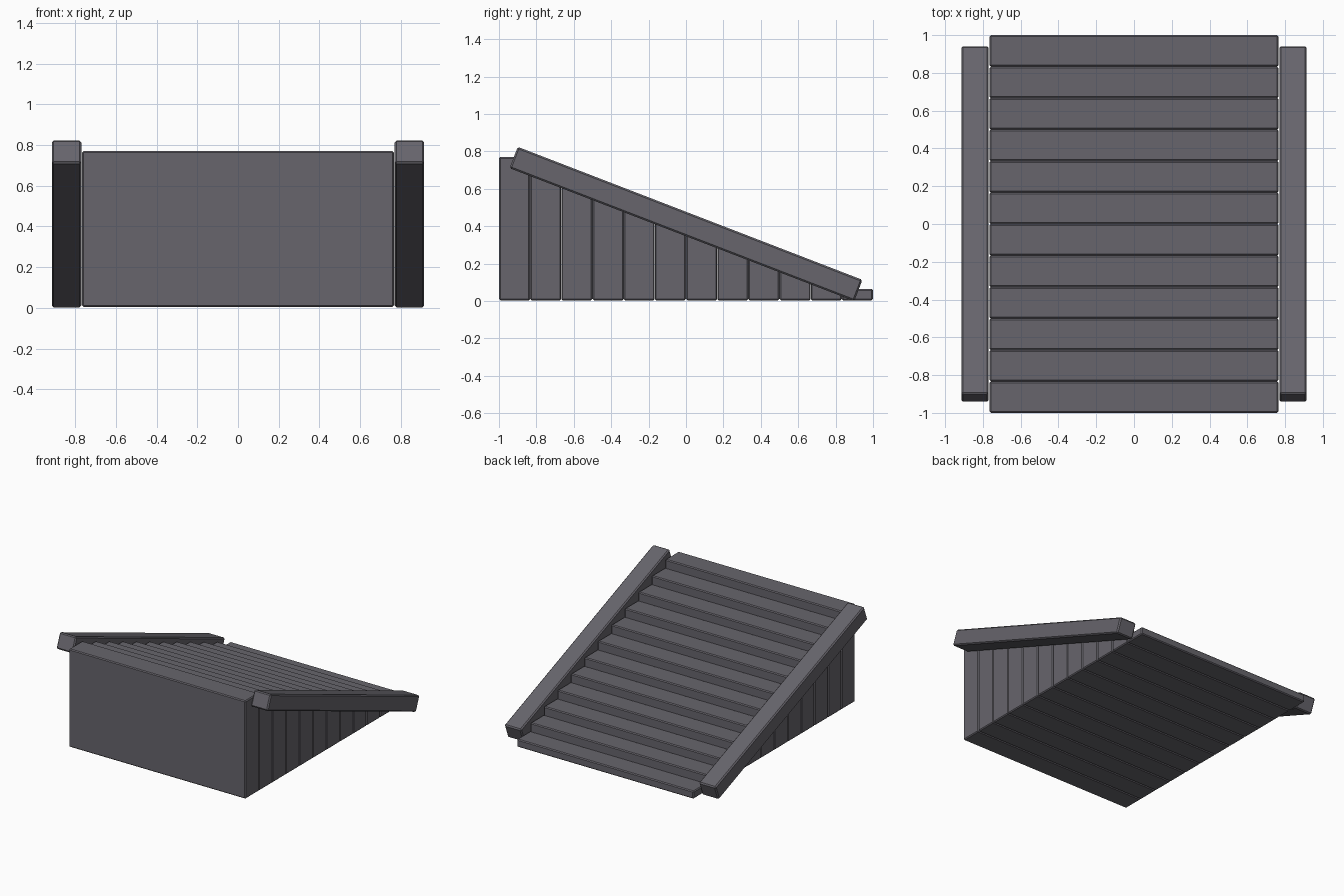
import bpy, math

if "Cube" in bpy.data.objects:
    bpy.data.objects.remove(bpy.data.objects["Cube"])

mat = bpy.data.materials.new("dark grey stone")
mat.diffuse_color = (0.135, 0.130, 0.150, 1)
mat.use_nodes = True
mat.node_tree.nodes["Principled BSDF"].inputs["Base Color"].default_value = mat.diffuse_color


def block(name, center, size, bevel, tilt=0.0):
    """Chamfered box, optionally tilted about x."""
    bpy.ops.mesh.primitive_cube_add(size=1, location=center)
    ob = bpy.context.object
    ob.name = name
    for v in ob.data.vertices:
        v.co.x *= size[0]
        v.co.y *= size[1]
        v.co.z *= size[2]
    ob.rotation_euler.x = tilt
    ob.data.materials.append(mat)
    mod = ob.modifiers.new("chamfer", 'BEVEL')
    mod.width = bevel
    mod.segments = 1
    return ob


# Twelve full-height step blocks, tallest at the front (-y)
STEPS = 12
depth = 2 / STEPS
rise = 0.77 / STEPS
for i in range(STEPS):
    top = rise * (STEPS - i)
    bottom = 0.004
    block(f"step_{i + 1}", (0, -1 + depth * (i + 0.5), (top + bottom) / 2),
          (1.53, depth - 0.001, top - bottom), 0.007)

# Sloping side rails
for side, name in ((-1, "left_rail"), (1, "right_rail")):
    block(name, (side * 0.842, 0, 0.412), (0.145, 1.975, 0.122), 0.009,
          -math.radians(21.1))
